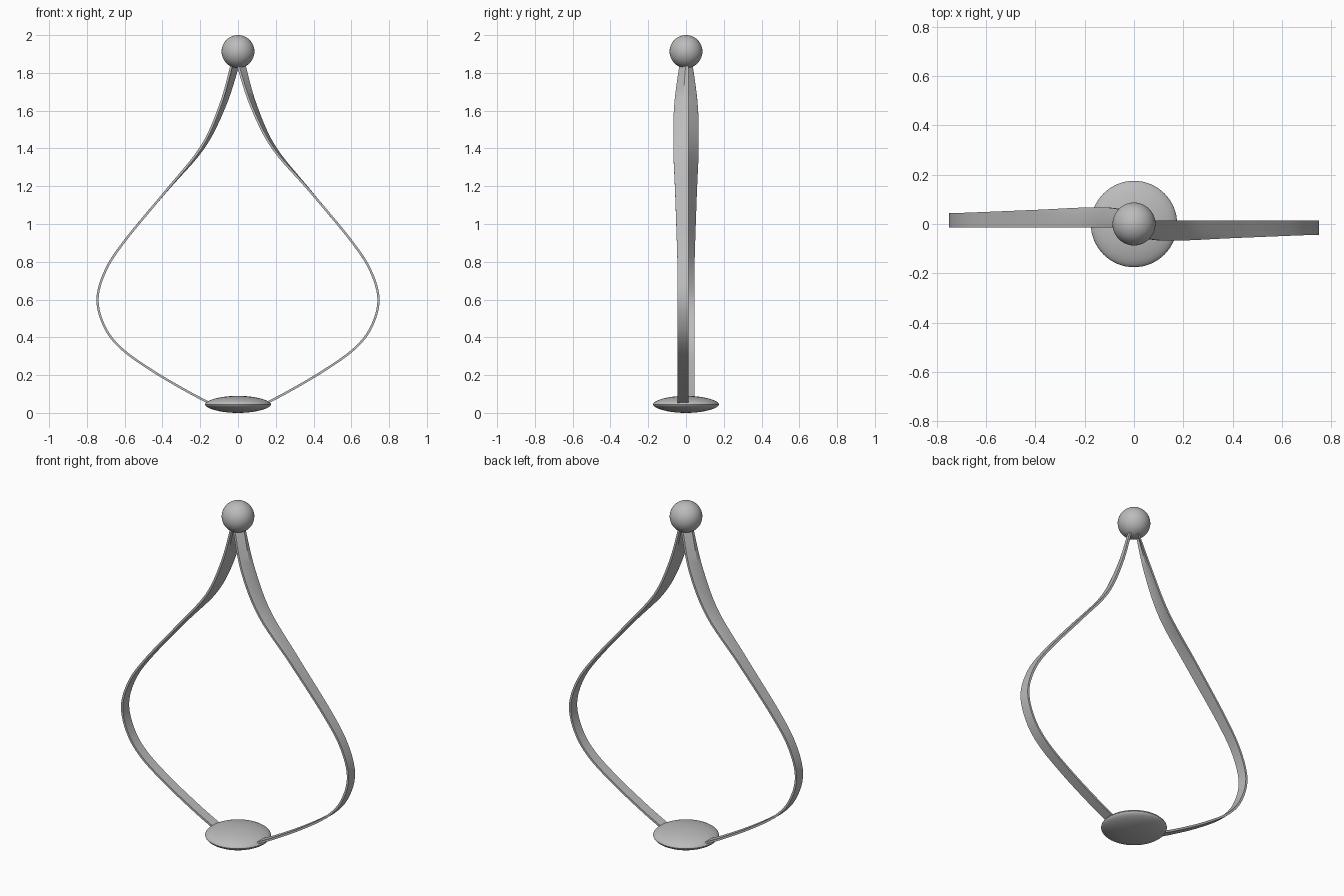
import bpy, bmesh, math
from mathutils import Vector, Matrix

cube = bpy.data.objects.get("Cube")
if cube:
    bpy.data.objects.remove(cube, do_unlink=True)

grey = bpy.data.materials.new("satin_grey")
grey.use_nodes = True
colour = (0.5, 0.5, 0.5, 1)
grey.diffuse_color = colour
grey.node_tree.nodes["Principled BSDF"].inputs["Base Color"].default_value = colour


def finish(name, bm, angle):
    bmesh.ops.recalc_face_normals(bm, faces=bm.faces)
    mesh = bpy.data.meshes.new(name)
    bm.to_mesh(mesh)
    bm.free()
    mesh.materials.append(grey)
    obj = bpy.data.objects.new(name, mesh)
    bpy.context.collection.objects.link(obj)
    bpy.ops.object.select_all(action="DESELECT")
    obj.select_set(True)
    bpy.context.view_layer.objects.active = obj
    bpy.ops.object.shade_smooth_by_angle(angle=math.radians(angle))
    return obj


def smooth_path(points, steps):
    """Catmull-Rom curve through the points."""
    p = [2 * points[0] - points[1]] + points + [2 * points[-1] - points[-2]]
    path = []
    for a, b, c, d in zip(p, p[1:], p[2:], p[3:]):
        for i in range(steps):
            t = i / steps
            path.append((2 * b + (c - a) * t + (2 * a - 5 * b + 4 * c - d) * t ** 2
                         + (3 * b - a - 3 * c + d) * t ** 3) / 2)
    return path + [points[-1]]


# Ribbon arm stations: x, z, front edge y, fold y, inward lean of the front flap
stations = [
    (0.13, 0.035, -0.045, -0.02, 0), (0.27, 0.108, -0.045, -0.02, 0),
    (0.46, 0.22, -0.045, -0.02, 0), (0.62, 0.335, -0.045, -0.02, 0),
    (0.71, 0.45, -0.045, -0.02, 0), (0.75, 0.60, -0.045, -0.02, 0),
    (0.705, 0.76, -0.045, -0.025, 0), (0.60, 0.92, -0.049, -0.035, 0),
    (0.385, 1.18, -0.058, -0.042, 0.001), (0.20, 1.41, -0.067, -0.03, 0.012),
    (0.10, 1.63, -0.063, -0.017, 0.024), (0.043, 1.83, -0.038, -0.003, 0.033),
    (0.035, 1.87, -0.03, 0, 0.033),
]
thickness, back_edge = 0.012, 0.014
path = smooth_path([Vector(s) for s in stations], 6)


def build_arm(name, turn):
    bm = bmesh.new()
    rings = []
    for i, (x, z, front, fold, lean) in enumerate(path):
        before, after = path[max(i - 1, 0)], path[min(i + 1, len(path) - 1)]
        along = Vector((after[0] - before[0], 0, after[1] - before[1])).normalized()
        inward = Vector((-along.z, 0, along.x))
        section = [(0, back_edge), (0, fold), (lean, front),
                   (lean + thickness, front), (thickness, fold), (thickness, back_edge)]
        rings.append([bm.verts.new(Vector((x, y, z)) + inward * n) for n, y in section])
    for r, s in zip(rings, rings[1:]):
        for k in range(6):
            j = (k + 1) % 6
            bm.faces.new((r[k], r[j], s[j], s[k]))
    for ring in (rings[0], rings[-1]):
        bm.faces.new(ring)
    bm.transform(Matrix.Rotation(turn, 4, "Z"))
    finish(name, bm, 30)


build_arm("left_ribbon_arm", 0)
build_arm("right_ribbon_arm", math.pi)

# Ball at the top
bm = bmesh.new()
bmesh.ops.create_uvsphere(bm, u_segments=48, v_segments=24, radius=0.087)
bm.transform(Matrix.Translation((0, 0, 1.913)))
finish("top_ball", bm, 40)

# Lens shaped base: two shallow domes meeting at a sharp rim
bm = bmesh.new()
profile = []
for i in range(25):
    a = math.pi * (i / 24 - 0.5)
    bulge = abs(math.sin(a)) ** 1.15 * math.copysign(0.045, a)
    profile.append(bm.verts.new((0.175 * math.cos(a), 0, 0.045 + bulge)))
edges = [bm.edges.new(pair) for pair in zip(profile, profile[1:])]
bmesh.ops.spin(bm, geom=profile + edges, cent=(0, 0, 0), axis=(0, 0, 1),
               angle=2 * math.pi, steps=64)
bmesh.ops.remove_doubles(bm, verts=bm.verts, dist=0.0001)
finish("lens_base", bm, 35)
